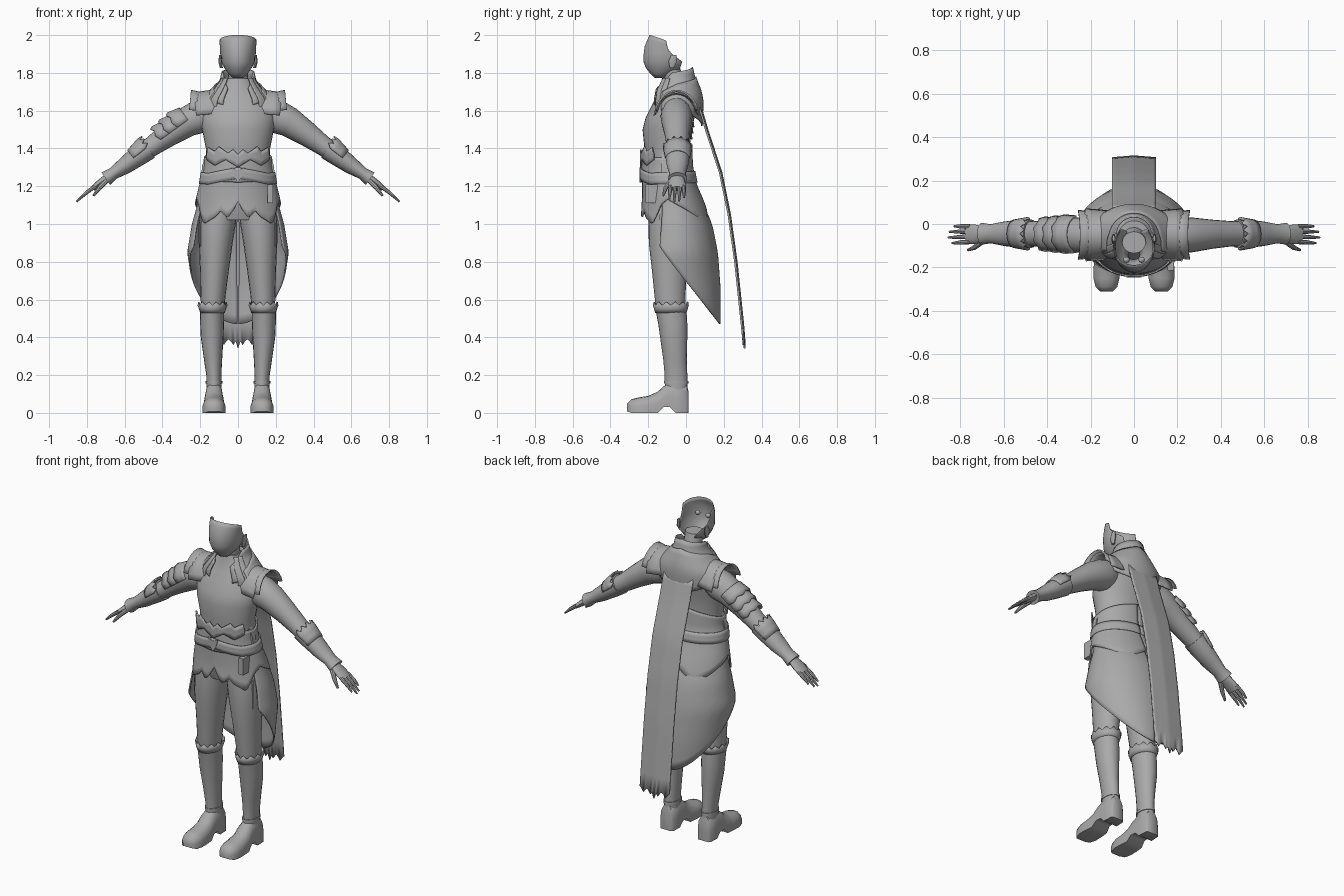
import bpy, bmesh, math
from mathutils import Vector

grey = bpy.data.materials.new("plain grey")
grey.diffuse_color = (0.4, 0.4, 0.4, 1)


def lerp(table, t):
    """Interpolate a sorted table of (key, value, ...) rows at key t."""
    if t <= table[0][0]:
        return table[0][1:]
    for a, b in zip(table, table[1:]):
        if t <= b[0]:
            f = (t - a[0]) / (b[0] - a[0])
            return tuple(p + (q - p) * f for p, q in zip(a[1:], b[1:]))
    return table[-1][1:]


def make(name, rows, closed=False, caps=False, mirror=False, thick=0, angle=40):
    """Skin rows of points into one object."""
    bm = bmesh.new()
    vs = [[bm.verts.new(p) for p in r] for r in rows]
    n = len(rows[0])
    for r0, r1 in zip(vs, vs[1:]):
        for i in range(n if closed else n - 1):
            j = (i + 1) % n
            bm.faces.new((r0[i], r0[j], r1[j], r1[i]))
    if caps:
        bm.faces.new(vs[0][::-1])
        bm.faces.new(vs[-1])
    bmesh.ops.recalc_face_normals(bm, faces=bm.faces)
    me = bpy.data.meshes.new(name)
    bm.to_mesh(me)
    bm.free()
    me.materials.append(grey)
    ob = bpy.data.objects.new(name, me)
    bpy.context.collection.objects.link(ob)
    bpy.ops.object.select_all(action='DESELECT')
    bpy.context.view_layer.objects.active = ob
    ob.select_set(True)
    bpy.ops.object.shade_smooth_by_angle(angle=math.radians(angle))
    if thick:
        s = ob.modifiers.new("thickness", 'SOLIDIFY')
        s.thickness, s.offset = thick, 0
    if mirror:
        ob.modifiers.new("mirror", 'MIRROR')
    return ob


def tube(name, pts, n=16, ref=(0, 1, 0), flat=False, **kw):
    """Tube through (x, y, z, radius along ref, radius across)."""
    rows = []
    for i, p in enumerate(pts):
        a, b = pts[max(i - 1, 0)], pts[min(i + 1, len(pts) - 1)]
        t = Vector((0, 0, 1)) if flat else (Vector(b[:3]) - Vector(a[:3])).normalized()
        u = Vector(ref)
        u = (u - t * u.dot(t)).normalized()
        v = t.cross(u)
        rows.append([Vector(p[:3]) + u * p[3] * math.cos(k * math.tau / n)
                     + v * p[4] * math.sin(k * math.tau / n) for k in range(n)])
    return make(name, rows, closed=True, caps=True, **kw)


def wrap(name, prof, a0, a1, top, bot, na=40, nz=8, off=0.0, flare=0.0, thick=0.008, **kw):
    """Cloth around the body; angle 0 is the front, edges are tables over |angle|."""
    rows = []
    for k in range(nz + 1):
        row = []
        for i in range(na + 1):
            a = a0 + (a1 - a0) * i / na
            key = abs(a) if abs(a) <= 180 else 360 - abs(a)
            zt, zb = lerp(top, key)[0], lerp(bot, key)[0]
            z = zt + (zb - zt) * k / nz
            cy, rx, ry = lerp(prof, z)
            o = off + flare * k / nz
            r = math.radians(a)
            row.append(((rx + o) * math.sin(r), cy - (ry + o) * math.cos(r), z))
        rows.append(row)
    return make(name, rows, thick=thick, **kw)


def arch(name, p0, p1, r0, r1, span=85, jag=0.0, n=12, **kw):
    """Curved plate over an axis p0-p1; r = (half width in y, height)."""
    p0, p1 = Vector(p0), Vector(p1)
    d = (p1 - p0).normalized()
    up = Vector((0, 1, 0)).cross(d)
    up = up if up.z > 0 else -up
    rows = []
    for k in range(4):
        f = k / 3
        row = []
        for i in range(n + 1):
            a = math.radians(span * (2 * i / n - 1))
            w, h = r0[0] + (r1[0] - r0[0]) * f, r0[1] + (r1[1] - r0[1]) * f
            c = p0.lerp(p1, f) + d * (jag * (i % 2) if k == 3 else 0)
            row.append(c + Vector((0, w * math.sin(a), 0)) + up * h * math.cos(a))
        rows.append(row)
    return make(name, rows, thick=0.008, **kw)


def box(name, lo, hi, **kw):
    rows = [[(lo[0], lo[1], z), (hi[0], lo[1], z), (hi[0], hi[1], z), (lo[0], hi[1], z)]
            for z in (lo[2], hi[2])]
    return make(name, rows, closed=True, caps=True, **kw)


def plate(name, pts, y, thick=0.009, **kw):
    """Flat outline in xz extruded along y."""
    return make(name, [[(x, yy, z) for x, z in pts] for yy in (y, y - thick)],
                closed=True, caps=True, **kw)


# torso
body = [(1.02, -.085, .17, .10), (1.1, -.085, .2, .125), (1.2, -.09, .185, .13),
        (1.3, -.1, .168, .12), (1.4, -.1, .17, .12), (1.5, -.1, .19, .13),
        (1.56, -.085, .2, .13), (1.62, -.065, .195, .12), (1.67, -.055, .165, .105),
        (1.72, -.05, .1, .085), (1.77, -.055, .07, .07)]
tube("torso", [(0, cy, z, rx, ry) for z, cy, rx, ry in body], n=32, ref=(1, 0, 0), flat=True)

# head: open shell with face, neck, ears and eyes
tube("neck", [(0, -.05, 1.66, .055, .055), (0, -.06, 1.75, .052, .05),
              (0, -.085, 1.84, .055, .05)], ref=(1, 0, 0), flat=True)
skull = [(1.775, -.14, .028, .025, 180), (1.795, -.13, .048, .055, 165),
         (1.825, -.115, .07, .095, 150), (1.86, -.105, .087, .118, 135),
         (1.9, -.105, .092, .117, 105), (1.94, -.105, .094, .112, 95),
         (1.975, -.105, .095, .098, 92), (2.0, -.105, .096, .085, 90)]
rows = []
for z, cy, rx, ry, am in skull:
    row = []
    for i in range(29):
        s = i / 14 - 1
        a = math.radians(s * am)
        row.append((rx * math.sin(a), cy - ry * math.cos(a),
                    z - .03 * s * s * max(0, (z - 1.9) / .1)))
    rows.append(row)
make("head_shell", rows, thick=0.004)
tube("ear", [(.088, -.075, 1.825, .008, .01), (.094, -.07, 1.86, .01, .024),
             (.094, -.065, 1.895, .006, .014)], n=10, ref=(1, 0, 0), flat=True, mirror=True)
tube("eye", [(.035, -.165 - .014 * math.cos(t), 1.91, .014 * math.sin(t) + .001,
              .014 * math.sin(t) + .001) for t in (0, .6, 1.2, 1.57, 2, 2.6, 3.1)],
     n=12, ref=(1, 0, 0), mirror=True)

# standing collar and lowered hood
mantle = [(1.5, -.05, .16, .115), (1.6, -.05, .185, .122), (1.66, -.05, .175, .125),
          (1.71, -.05, .13, .115), (1.76, -.045, .09, .09), (1.83, -.045, .075, .075)]
wrap("collar", mantle, 25, 335, [(25, 1.72), (70, 1.8), (180, 1.83)],
     [(25, 1.63), (60, 1.66), (110, 1.63), (180, 1.56)], off=.003)
wrap("hood_drape", mantle, 55, 305, [(55, 1.70), (90, 1.74), (180, 1.78)],
     [(55, 1.60), (90, 1.63), (130, 1.57), (180, 1.52)], off=.010, flare=.008)
for k, a in enumerate((36, 50)):
    wrap("lapel_%d" % k, mantle, a, a + 15, [(0, 1.77)], [(0, 1.61 + .02 * k)],
         na=4, off=.009, mirror=True)

# shoulder plates
arch("shoulder_plate_inner", (.10, -.05, 1.56), (.22, -.05, 1.55), (.11, .15), (.12, .145),
     span=80, mirror=True)
arch("shoulder_plate_outer", (.16, -.05, 1.56), (.262, -.05, 1.57), (.105, .125), (.115, .137),
     span=75, mirror=True)

# arms and hands
tube("arm", [(.14, -.05, 1.6, .07, .08), (.2, -.05, 1.57, .085, .09), (.27, -.05, 1.54, .08, .08),
             (.36, -.047, 1.48, .067, .066), (.45, -.045, 1.415, .058, .053),
             (.51, -.045, 1.375, .06, .05), (.58, -.045, 1.325, .054, .044),
             (.67, -.045, 1.262, .038, .028)], n=20, mirror=True)
tube("bracer", [(.475, -.045, 1.40, .066, .060), (.53, -.045, 1.36, .065, .055),
                (.6, -.045, 1.308, .056, .045), (.66, -.045, 1.268, .044, .033),
                (.7, -.045, 1.24, .05, .04)], n=20, mirror=True)
arch("bracer_crest", (.55, -.045, 1.345), (.485, -.045, 1.395), (.062, .055), (.074, .07),
     jag=.025, mirror=True)
tube("palm", [(.66, -.045, 1.27, .03, .024), (.70, -.047, 1.24, .038, .02),
              (.74, -.047, 1.21, .046, .018), (.77, -.047, 1.187, .042, .014)], n=12, mirror=True)
for k, (y, tip, x) in enumerate([(-.082, -.088, .838), (-.058, -.062, .855),
                                 (-.034, -.036, .85), (-.012, -.01, .828)]):
    tube("finger_%d" % k, [(.755, y, 1.2, .011, .011), (.8, (y + tip) / 2, 1.168, .010, .010),
                           (x, tip, 1.165 - (x - .8) * .85, .005, .005)], n=8, mirror=True)
tube("thumb", [(.69, -.075, 1.235, .014, .014), (.735, -.108, 1.19, .012, .012),
               (.765, -.12, 1.15, .006, .006)], n=8, mirror=True)
# layered plates on one upper arm only
for k in range(3):
    x, z = -.26 - .045 * k, 1.545 - .032 * k
    arch("arm_plate_%d" % k, (x, -.047, z), (x - .055, -.047, z - .04),
         (.083 - .005 * k, .084 - .004 * k), (.088 - .005 * k, .1 - .006 * k), jag=.012, n=8)

# belt, ornaments and pouch
wrap("waist_sash", body, -180, 180, [(0, 1.36), (90, 1.35), (180, 1.42)],
     [(0, 1.22), (180, 1.25)], na=64, off=.008, flare=.008)
wrap("belt", body, -180, 180, [(0, 1.3), (50, 1.27), (180, 1.28)],
     [(0, 1.24), (50, 1.21), (180, 1.22)], na=64, nz=3, off=.021)
jag = [(0, 1.37), (8, 1.395), (16, 1.375), (32, 1.41), (40, 1.385), (56, 1.405), (60, 1.37)]
wrap("belt_crest", body, -60, 60, jag, [(0, 1.30), (20, 1.34), (40, 1.31), (60, 1.34)],
     na=60, nz=3, off=.02)
plate("buckle", [(-.035, 1.3), (-.02, 1.25), (0, 1.22), (.02, 1.25), (.035, 1.3), (0, 1.285)], -.238)
plate("side_spike", [(.15, 1.27), (.195, 1.25), (.19, 1.31), (.165, 1.37), (.16, 1.32)],
      -.10, thick=.03, mirror=True)
box("pouch", (.155, -.215, 1.11), (.185, -.15, 1.21))

# pointed hip flaps and long split skirt
hips = [(.95, -.06, .225, .18), (1.05, -.06, .215, .16), (1.13, -.07, .205, .143),
        (1.2, -.085, .19, .13), (1.3, -.1, .168, .12)]
wrap("hip_flaps", hips, -180, 180, [(0, 1.26)],
     [(0, 1.12), (5, 1.08), (14, 1.03), (24, 1.07), (30, 1.04), (50, 1.0), (66, 1.10),
      (80, 1.13), (110, 1.08), (150, 1.0), (165, 1.05), (180, 1.09)],
     na=90, nz=6, off=.01, flare=.006)
skirt = [(.45, -.05, .2, .23), (.65, -.05, .235, .23), (.85, -.05, .265, .215),
         (1.0, -.05, .24, .185), (1.1, -.06, .212, .15), (1.2, -.085, .19, .13)]
hem = [(a, .88 - .41 * (.42 - math.cos(math.radians(a))) / 1.42) for a in range(65, 181, 5)]
wrap("skirt_panel", skirt, 65, 179, [(0, 1.18)], hem, na=30, nz=14, mirror=True)
box("thigh_strap", (.165, -.14, .88), (.2, -.125, 1.05), mirror=True)

# cape with torn hem
path = [(0, .07, 1.62), (.15, .105, 1.5), (.35, .18, 1.27), (.55, .225, 1.05),
        (.75, .26, .8), (1, .303, .39)]
rows = []
for k in range(21):
    y, z = lerp(path, k / 20)
    rows.append([(.1 * (i / 8 - 1), y + .008 * (1 - abs(i / 8 - 1)),
                  z - ((0, .012, .03, .01)[i % 4] + .05 * (i == 8) if k == 20 else 0))
                 for i in range(17)])
make("cape", rows, thick=.01)

# legs, boots and cuffs
tube("leg", [(.1, -.085, 1.09, .1, .11), (.11, -.088, 1.0, .098, .11),
             (.118, -.09, .9, .09, .107), (.125, -.088, .75, .076, .092),
             (.132, -.085, .62, .066, .082), (.135, -.08, .52, .06, .075)],
     n=20, ref=(1, 0, 0), flat=True, mirror=True)
tube("boot_shaft", [(.127, -.052, .12, .04, .06), (.128, -.053, .2, .04, .06),
                    (.132, -.058, .28, .048, .062), (.137, -.065, .4, .06, .072),
                    (.137, -.07, .47, .063, .077), (.137, -.08, .55, .064, .082)],
     n=20, ref=(1, 0, 0), flat=True, mirror=True)
rows = []
for k in range(3):
    rows.append([(.135 + (.062 + .007 * k) * math.cos(t), -.08 + (.08 + .006 * k) * math.sin(t),
                  .53 + .02 * k + (.018 * (i % 2) if k == 2 else 0))
                 for i in range(24) for t in [i * math.tau / 24]])
make("boot_cuff", rows, closed=True, mirror=True, thick=.006)
tube("ankle_band", [(.127, -.052, .155, .044, .064), (.127, -.052, .17, .044, .064)],
     n=20, ref=(1, 0, 0), flat=True, mirror=True)
# foot sections: y, half width, sole height, top height
foot = [(.014, .034, 0, .11), (.004, .044, 0, .15), (-.055, .047, 0, .17), (-.085, .047, .03, .165),
        (-.12, .05, .03, .14), (-.15, .054, 0, .112), (-.2, .059, 0, .09), (-.25, .06, 0, .082),
        (-.29, .05, 0, .072), (-.312, .028, .008, .05)]
rows = []
for y, w, lo, hi in foot:
    side = [(-1, 0), (-1, .45), (-.85, .75), (-.45, .96), (0, 1), (.45, .96), (.85, .75),
            (1, .45), (1, 0)]
    rows.append([(.127 + w * sx, y, lo + (hi - lo) * sz) for sx, sz in side])
make("shoe", rows, closed=True, caps=True, mirror=True, angle=50)
